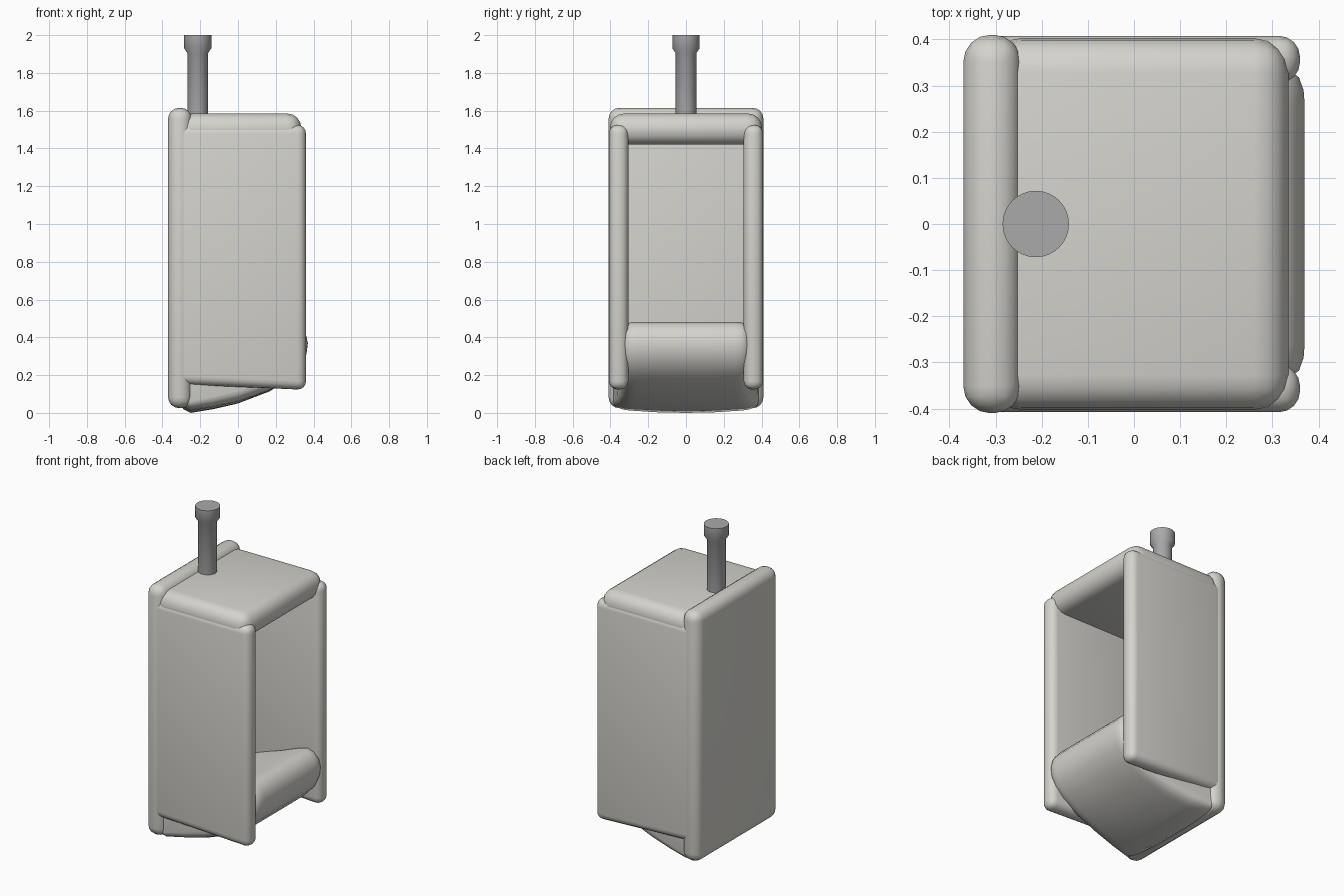
import bpy, bmesh, math

if "Cube" in bpy.data.objects:
    bpy.data.objects.remove(bpy.data.objects["Cube"])


def smooth(ob, angle=50):
    bpy.ops.object.select_all(action='DESELECT')
    ob.select_set(True)
    bpy.context.view_layer.objects.active = ob
    bpy.ops.object.shade_smooth_by_angle(angle=math.radians(angle))


def mesh_object(name, bm):
    bmesh.ops.recalc_face_normals(bm, faces=bm.faces)
    me = bpy.data.meshes.new(name)
    bm.to_mesh(me)
    bm.free()
    ob = bpy.data.objects.new(name, me)
    bpy.context.collection.objects.link(ob)
    return ob


def slab(name, x, y, z, radius, slope=0.0):
    """Rounded slab between (min, max) pairs; slope lifts the lower rear edge."""
    bm = bmesh.new()
    bmesh.ops.create_cube(bm, size=1)
    for v in bm.verts:
        lift = slope if v.co.x < 0 and v.co.z < 0 else 0
        v.co = [lo + (hi - lo) * (c + 0.5) for (lo, hi), c in zip((x, y, z), v.co)]
        v.co.z += lift
    bmesh.ops.bevel(bm, geom=bm.edges[:], offset=radius, segments=4,
                    profile=0.5, affect='EDGES')
    ob = mesh_object(name, bm)
    smooth(ob)
    return ob


# Casing: back, hood and the two side walls
slab("back_panel", (-0.37, -0.245), (-0.41, 0.41), (0.025, 1.615), 0.058)
slab("top_hood", (-0.32, 0.335), (-0.403, 0.403), (1.42, 1.585), 0.075)
for name, s in (("left_wall", -1), ("right_wall", 1)):
    y = sorted((s * 0.305, s * 0.408))
    slab(name, (-0.33, 0.36), y, (0.122, 1.525), 0.046, slope=0.03)

# Basin: side profile lofted across the width, with rounded ends
profile = [(-0.28, 0.27), (-0.1, 0.345), (0.1, 0.42), (0.22, 0.467), (0.28, 0.482),
           (0.325, 0.465), (0.357, 0.425), (0.37, 0.37), (0.362, 0.31),
           (0.335, 0.25), (0.28, 0.19), (0.17, 0.115), (0.0, 0.05),
           (-0.13, 0.02), (-0.25, 0.0), (-0.29, 0.02)]
half = [(0.335, 0.09), (0.332, 0.055), (0.318, 0.022), (0.29, 0.004), (0.26, 0), (0.13, 0)]
sections = [(-y, d) for y, d in half] + [(0, 0)] + [(y, d) for y, d in reversed(half)]
bm = bmesh.new()
rings = []
for y, inset in sections:
    ring = []
    for px, pz in profile:
        widen = 1 + 0.14 * max(0, 0.1 - px) / 0.35
        k = 1 - inset / 0.3
        cz = 0.13 + 0.2 * (px + 0.25) / 0.5
        arch = 0.02 * (y / 0.33) ** 2 * max(0, 1 - pz / 0.2)
        x = 0.2 + (px - 0.2) * k if px > 0.2 else px
        ring.append(bm.verts.new((x, y * widen, cz + (pz - cz) * k + arch)))
    rings.append(ring)
n = len(profile)
for a, b in zip(rings, rings[1:]):
    for i in range(n):
        j = (i + 1) % n
        bm.faces.new((a[i], a[j], b[j], b[i]))
bm.faces.new(rings[0])
bm.faces.new(rings[-1])
smooth(mesh_object("basin", bm))

# Inlet pipe with a flared collar
bm = bmesh.new()
rows = [(0.055, 1.5), (0.055, 1.905), (0.072, 1.93), (0.072, 2.0)]
seg = 32
rings = [[bm.verts.new((-0.213 + r * math.cos(2 * math.pi * i / seg),
                        r * math.sin(2 * math.pi * i / seg), z))
          for i in range(seg)] for r, z in rows]
for a, b in zip(rings, rings[1:]):
    for i in range(seg):
        j = (i + 1) % seg
        bm.faces.new((a[i], a[j], b[j], b[i]))
bm.faces.new(rings[0])
bm.faces.new(rings[-1])
pipe = mesh_object("inlet_pipe", bm)
smooth(pipe, 40)
metal = bpy.data.materials.new("pipe_grey")
metal.diffuse_color = (0.4, 0.4, 0.41, 1)
metal.use_nodes = True
metal.node_tree.nodes["Principled BSDF"].inputs["Base Color"].default_value = metal.diffuse_color
pipe.data.materials.append(metal)

# Warm off-white finish on the casing and basin
ceramic = bpy.data.materials.new("ceramic")
ceramic.diffuse_color = (0.66, 0.65, 0.61, 1)
ceramic.use_nodes = True
ceramic.node_tree.nodes["Principled BSDF"].inputs["Base Color"].default_value = ceramic.diffuse_color
for ob in bpy.data.objects:
    if ob is not pipe and ob.name != "inlet_pipe":
        ob.data.materials.append(ceramic)
